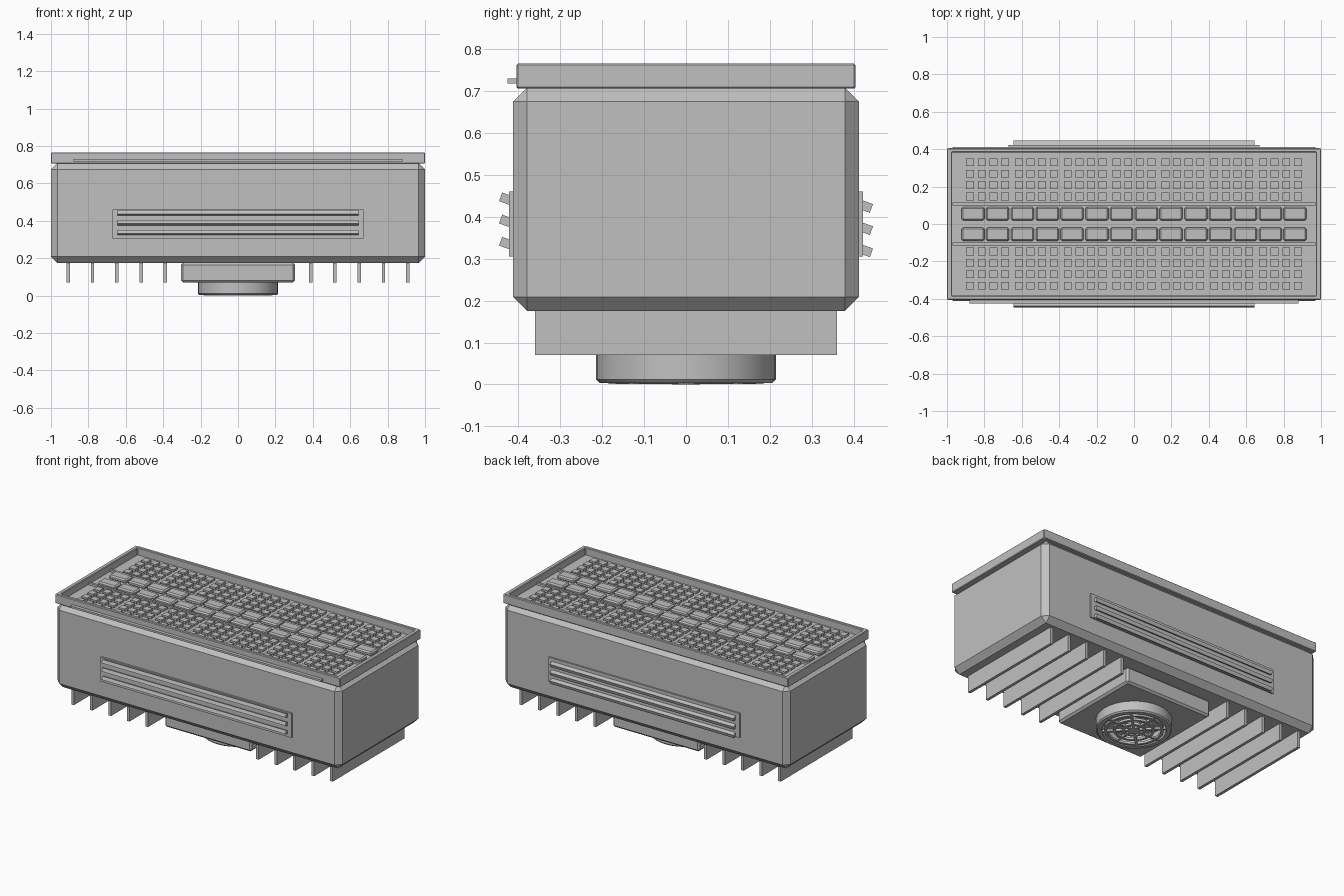
import bpy
import bmesh
from math import pi, cos, sin
from mathutils import Matrix, Vector

cube = bpy.data.objects.get("Cube")
if cube:
    bpy.data.objects.remove(cube, do_unlink=True)

GREY = (0.53, 0.53, 0.53, 1)
mat = bpy.data.materials.new("plain grey")
mat.use_nodes = True
mat.diffuse_color = GREY
mat.node_tree.nodes["Principled BSDF"].inputs["Base Color"].default_value = GREY


def finish(name, bm, smooth=False):
    bmesh.ops.recalc_face_normals(bm, faces=bm.faces[:])
    mesh = bpy.data.meshes.new(name)
    bm.to_mesh(mesh)
    bm.free()
    mesh.materials.append(mat)
    ob = bpy.data.objects.new(name, mesh)
    bpy.context.collection.objects.link(ob)
    if smooth:
        bpy.ops.object.select_all(action='DESELECT')
        ob.select_set(True)
        bpy.context.view_layer.objects.active = ob
        bpy.ops.object.shade_smooth_by_angle(angle=pi / 6)
    return ob


def boxes(name, centres, size, bevel=0, turn=None):
    """One object made of equal boxes, optionally chamfered and turned."""
    bm = bmesh.new()
    scale = Matrix.Diagonal((*size, 1))
    for c in centres:
        m = Matrix.Translation(Vector(c)) @ (turn or Matrix()) @ scale
        bmesh.ops.create_cube(bm, size=1, matrix=m)
    if bevel:
        bmesh.ops.bevel(bm, geom=bm.edges[:], offset=bevel, segments=1,
                        affect='EDGES', profile=0.5)
    return finish(name, bm)


def lathe(name, profile, steps=32):
    """Closed (radius, z) outline swept round the z axis."""
    bm = bmesh.new()
    rings = [[bm.verts.new((r * cos(2 * pi * i / steps), r * sin(2 * pi * i / steps), z))
              for r, z in profile] for i in range(steps)]
    n = len(profile)
    for i in range(steps):
        a, b = rings[i], rings[(i + 1) % steps]
        for j in range(n):
            k = (j + 1) % n
            bm.faces.new((a[j], b[j], b[k], a[k]))
    return finish(name, bm, smooth=True)


def rect_frame(name, outer, inner, z0, z1):
    """Rectangular frame with an open middle."""
    bm = bmesh.new()
    corners = [(-1, -1), (1, -1), (1, 1), (-1, 1)]
    loops = [[bm.verts.new((sx * w, sy * d, z)) for sx, sy in corners]
             for (w, d), z in ((outer, z0), (outer, z1), (inner, z1), (inner, z0))]
    for a, b in zip(loops, loops[1:] + loops[:1]):
        for i in range(4):
            k = (i + 1) % 4
            bm.faces.new((a[i], a[k], b[k], b[i]))
    bmesh.ops.bevel(bm, geom=bm.edges[:], offset=0.004, segments=1,
                    affect='EDGES', profile=0.5)
    return finish(name, bm)


# Housing with chamfered edges
boxes("housing", [(0, 0, 0.442)], (2, 0.826, 0.534), bevel=0.034)

# Lid: raised rim, recessed panel and a thin strip along the front
rect_frame("lid_rim", (1, 0.405), (0.973, 0.383), 0.706, 0.766)
boxes("lid_panel", [(0, 0, 0.713)], (1.96, 0.78, 0.014))
boxes("front_strip", [(0, -0.413, 0.724)], (1.76, 0.026, 0.012))

# Small light chips: groups of four columns on both sides of the middle
chips = [(g * 0.261 + (c - 1.5) * 0.062, side * (0.147 + r * 0.061), 0.726)
         for g in range(-3, 4) for c in range(4)
         for r in range(4) for side in (-1, 1)]
boxes("light_chips", chips, (0.042, 0.042, 0.016))

# Two rows of larger light bars between rails
bars = [((i - 6.5) * 0.1325, side * 0.055, 0.731)
        for i in range(14) for side in (-1, 1)]
boxes("light_bars", bars, (0.123, 0.07, 0.028), bevel=0.008)
boxes("rails", [(0, -0.107, 0.726), (0, 0.107, 0.726)], (1.94, 0.014, 0.016))

# Vents with tilted slats, front and back
boxes("vent_plates", [(0, -0.413, 0.383), (0, 0.413, 0.383)], (1.34, 0.02, 0.154))
slats = [(0, side * 0.421, z - side * 0.006)
         for side in (-1, 1) for z in (0.328, 0.381, 0.434)]
boxes("vent_slats", slats, (1.29, 0.046, 0.022), turn=Matrix.Rotation(-0.35, 4, 'X'))

# Cooling fins under the housing
fins = [(side * (0.388 + i * 0.13), 0, 0.125) for i in range(5) for side in (-1, 1)]
boxes("cooling_fins", fins, (0.018, 0.72, 0.11))

# Fan mount, ring and grille
boxes("fan_mount", [(0, 0, 0.123)], (0.61, 0.61, 0.106), bevel=0.012)
lathe("fan_ring", [(0.215, 0.08), (0.215, 0.012), (0.207, 0.004),
                   (0.182, 0.004), (0.178, 0.012), (0.178, 0.08)])
for n, radius in enumerate((0.06, 0.11, 0.16)):
    lathe("grille_ring_%d" % (n + 1), [(radius - 0.008, 0.002), (radius + 0.008, 0.002),
                                       (radius + 0.008, 0.016), (radius - 0.008, 0.016)])
for n in range(4):
    boxes("grille_spoke_%d" % (n + 1), [(0, 0, 0.008)], (0.37, 0.014, 0.014),
          turn=Matrix.Rotation(n * pi / 4, 4, 'Z'))
bm = bmesh.new()
bmesh.ops.create_cone(bm, cap_ends=True, segments=24, radius1=0.034, radius2=0.034,
                      depth=0.07, matrix=Matrix.Translation((0, 0, 0.035)))
finish("fan_hub", bm, smooth=True)
